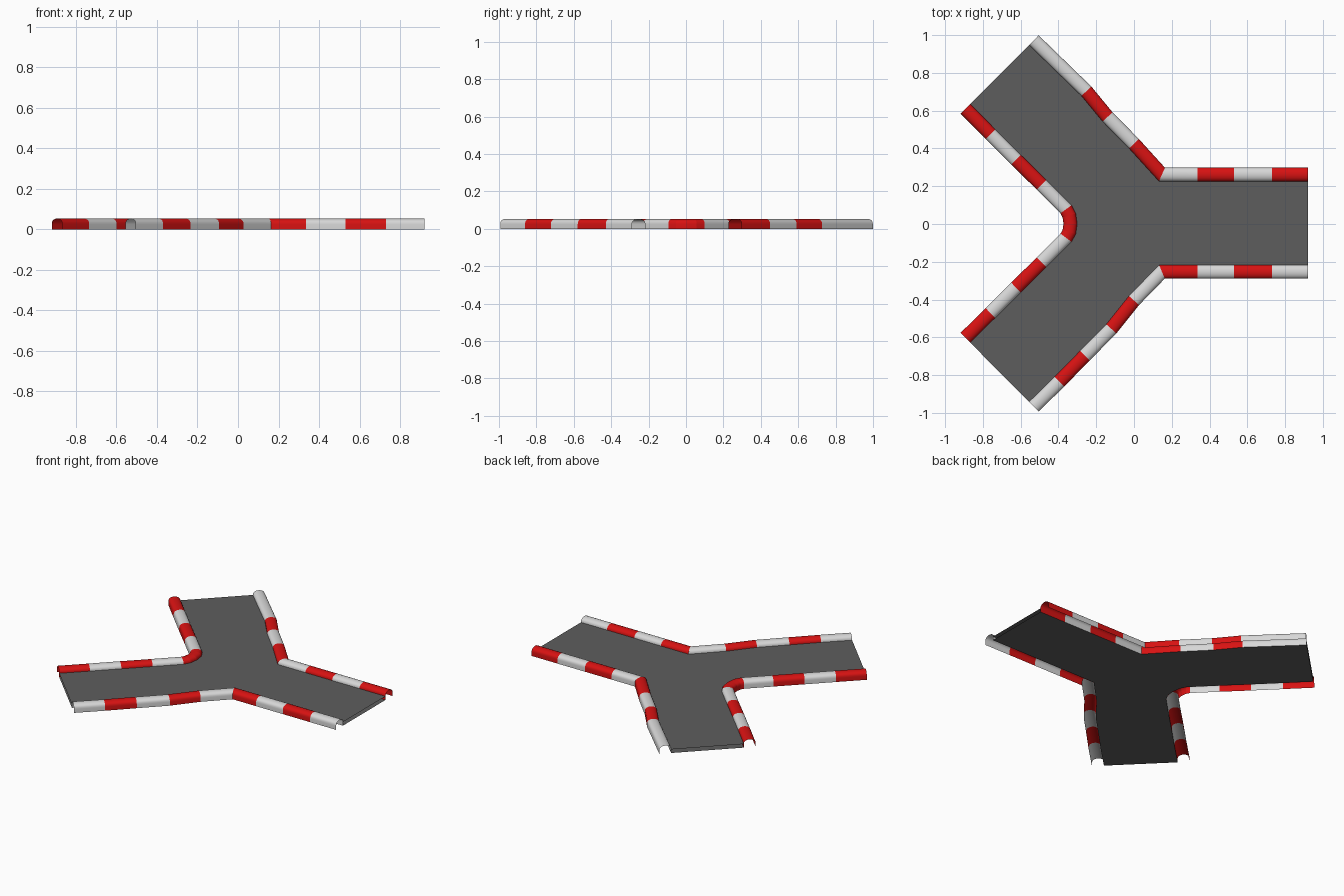
import bpy
import math
from mathutils import Vector

if "Cube" in bpy.data.objects:
    bpy.data.objects.remove(bpy.data.objects["Cube"])

HALF, HEIGHT, SHOULDER, ROAD_Z = 0.036, 0.053, 0.025, 0.025


def material(name, rgb):
    m = bpy.data.materials.new(name)
    m.use_nodes = True
    m.diffuse_color = (*rgb, 1)
    m.node_tree.nodes["Principled BSDF"].inputs["Base Color"].default_value = (*rgb, 1)
    return m


RED = material("kerb red", (0.68, 0.006, 0.006))
WHITE = material("kerb white", (0.68, 0.68, 0.68))
GREY = material("asphalt grey", (0.11, 0.11, 0.11))


def make(name, verts, faces, mats):
    mesh = bpy.data.meshes.new(name)
    mesh.from_pydata(verts, [], faces)
    for m in mats:
        mesh.materials.append(m)
    ob = bpy.data.objects.new(name, mesh)
    bpy.context.collection.objects.link(ob)
    return ob


def mitres(path):
    """Sideways vector (to the left of travel) at each point of a path."""
    segs = [(b - a).normalized() for a, b in zip(path, path[1:])]
    sides = [Vector((-d.y, d.x)) for d in segs]
    result = []
    for a, b in zip([sides[0]] + sides, sides + [sides[-1]]):
        m = (a + b).normalized()
        result.append(m / m.dot(a))
    return result


# Arched kerb section: straight walls with a rounded top
ARCH = [(HALF, 0)]
for i in range(13):
    a = math.pi * i / 12
    ARCH.append((HALF * math.cos(a), SHOULDER + (HEIGHT - SHOULDER) * math.sin(a) ** 0.8
                 if 0 < i < 12 else SHOULDER))
ARCH.append((-HALF, 0))


def kerb(name, points, stripes):
    """Open arched shell along a path, one stripe letter per path section."""
    path = [Vector(p) for p in points]
    sides = mitres(path)
    n = len(ARCH)
    verts, faces, slots = [], [], []
    for k, colour in enumerate(stripes):
        base = len(verts)
        for j in (k, k + 1):
            for off, z in ARCH:
                p = path[j] + sides[j] * off
                verts.append((p.x, p.y, z))
        for i in range(n - 1):
            faces.append((base + i, base + i + 1, base + n + i + 1, base + n + i))
            slots.append("RW".index(colour))
    ob = make(name, verts, faces, [RED, WHITE])
    ob.data.polygons.foreach_set("material_index", slots)
    bpy.ops.object.select_all(action="DESELECT")
    ob.select_set(True)
    bpy.context.view_layer.objects.active = ob
    bpy.ops.object.shade_smooth_by_angle(angle=math.radians(40))
    return [p + s * HALF for p, s in zip(path, sides)]


# Back kerb, from the straight arm to the back arm
edge = kerb("back_kerb",
            [(0.92, 0.262), (0.73, 0.262), (0.53, 0.262), (0.335, 0.262), (0.148, 0.262),
             (0, 0.425), (-0.14, 0.567), (-0.252, 0.703), (-0.53, 0.973)],
            "RWRWRWRW")

# Inner kerb around the fork, with a rounded red nose
edge += kerb("fork_kerb",
             [(-0.893, 0.61), (-0.76, 0.476), (-0.625, 0.341), (-0.49, 0.208), (-0.36, 0.078),
              (-0.343, 0.045), (-0.337, 0), (-0.343, -0.042), (-0.36, -0.073),
              (-0.49, -0.203), (-0.625, -0.336), (-0.76, -0.471), (-0.893, -0.602)],
             "RWRWRRRRWRWR")

# Front kerb, from the front arm back to the straight arm
edge += kerb("front_kerb",
             [(-0.53, -0.967), (-0.395, -0.835), (-0.26, -0.697), (-0.12, -0.555),
              (0, -0.405), (0.148, -0.253), (0.335, -0.253), (0.53, -0.253),
              (0.73, -0.253), (0.92, -0.253)],
             "WRWRWRWRW")

# Road deck and its underside, both filling the space between the kerbs
count = len(edge)
make("road_surface", [(p.x, p.y, ROAD_Z) for p in edge], [tuple(range(count))], [GREY])
make("road_underside", [(p.x, p.y, 0.001) for p in edge],
     [tuple(reversed(range(count)))], [GREY])
